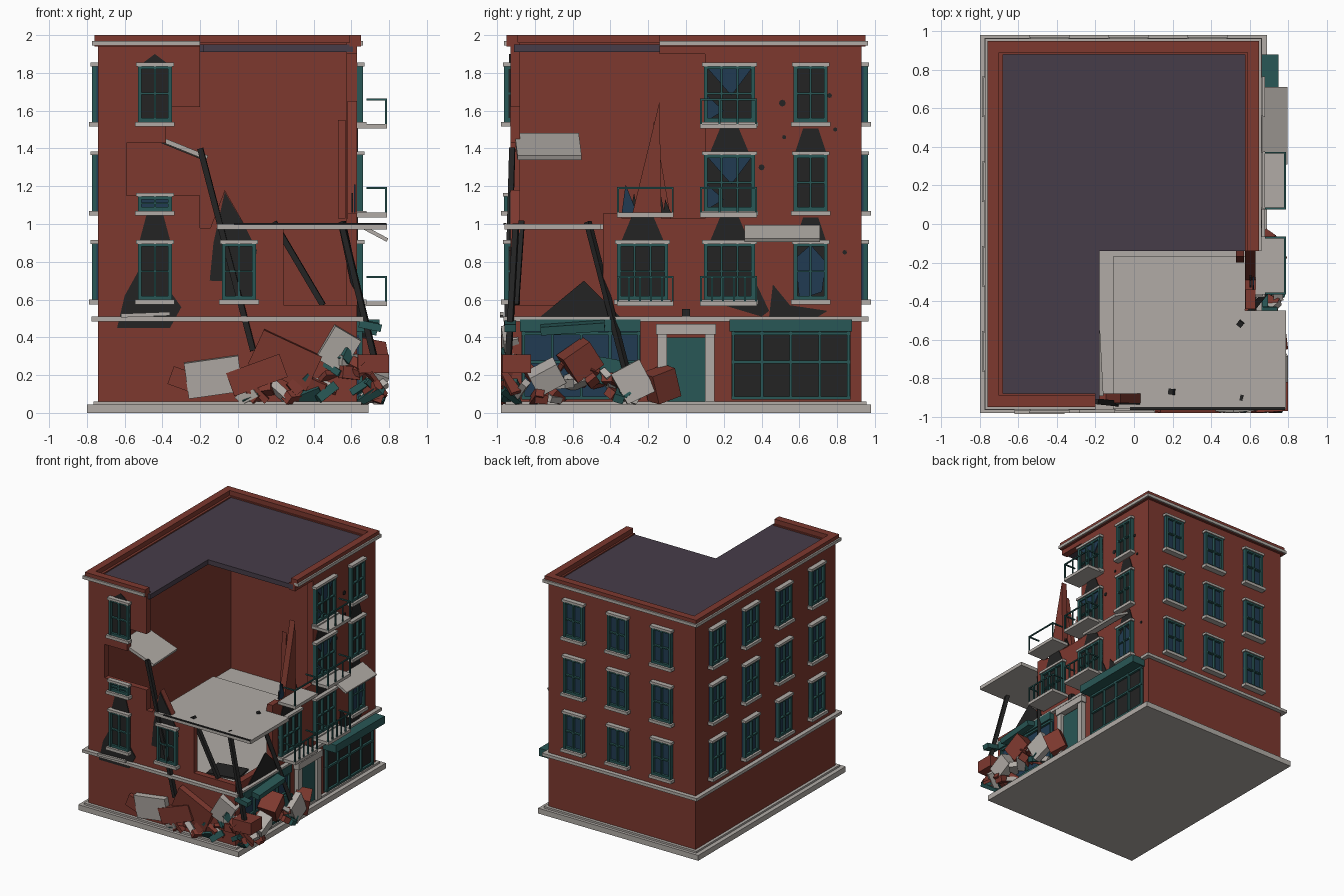
import bpy, bmesh, math, random
from mathutils import Matrix, Vector, Euler

if "Cube" in bpy.data.objects:
    bpy.data.objects.remove(bpy.data.objects["Cube"])

random.seed(7)
COLORS = {"brick": (.205, .040, .028), "stone": (.44, .41, .38), "green": (.022, .095, .092),
          "glass": (.015, .044, .085), "charcoal": (.017, .017, .017), "roofing": (.062, .046, .066)}
MATS = {}
for n, c in COLORS.items():
    MATS[n] = bpy.data.materials.new(n)
    MATS[n].diffuse_color = (*c, 1)
parts = {}


def bm_for(name, mat):
    return parts.setdefault(name, (bmesh.new(), mat))[0]


def box(name, mat, x0, x1, y0, y1, z0, z1):
    m = Matrix.Translation(((x0 + x1) / 2, (y0 + y1) / 2, (z0 + z1) / 2)) @ \
        Matrix.Diagonal((x1 - x0, y1 - y0, z1 - z0, 1))
    bmesh.ops.create_cube(bm_for(name, mat), size=1, matrix=m)


def tilted(name, mat, loc, size, rot, clamp=False):
    m = Matrix.Translation(loc) @ Euler([math.radians(a) for a in rot]).to_matrix().to_4x4() @ \
        Matrix.Diagonal((*size, 1))
    vs = bmesh.ops.create_cube(bm_for(name, mat), size=1, matrix=m)["verts"]
    if clamp:  # keep rubble on the plot
        for v in vs:
            v.co = (min(v.co.x, .8), max(v.co.y, -.98), max(v.co.z, .045))


def beam(name, mat, a, b, w):
    a, b = Vector(a), Vector(b)
    m = Matrix.Translation((a + b) / 2) @ (b - a).to_track_quat('Z', 'Y').to_matrix().to_4x4() @ \
        Matrix.Diagonal((w, w, (b - a).length, 1))
    bmesh.ops.create_cube(bm_for(name, mat), size=1, matrix=m)


# wall coordinates: u along the wall, d outward, z up
FACE = {"F": lambda u, d: (u, -.93 - d), "B": lambda u, d: (u, .93 + d),
        "L": lambda u, d: (-.74 - d, u), "R": lambda u, d: (.63 + d, u)}


def wbox(name, mat, f, u0, u1, d0, d1, z0, z1):
    a, b = FACE[f](u0, d0), FACE[f](u1, d1)
    box(name, mat, *sorted((a[0], b[0])), *sorted((a[1], b[1])), z0, z1)


def plate(name, mat, f, pts, d0=0, d1=.006):
    bm = bm_for(name, mat)
    lo = [bm.verts.new((*FACE[f](u, d0), z)) for u, z in pts]
    hi = [bm.verts.new((*FACE[f](u, d1), z)) for u, z in pts]
    fs = [bm.faces.new(lo), bm.faces.new(hi)]
    for i in range(len(pts)):
        j = (i + 1) % len(pts)
        fs.append(bm.faces.new((lo[i], lo[j], hi[j], hi[i])))
    bmesh.ops.recalc_face_normals(bm, faces=fs)


def window(f, u, z, w=.18, h=.30, pane="glass", cols=2):
    a, b, t = u - w / 2, u + w / 2, z + h
    wbox("panes_" + pane, pane, f, a, b, 0, .01, z, t)
    for i in range(cols + 1):
        c = a + .01 + (w - .02) * i / cols
        e = .01 if i in (0, cols) else .005
        wbox("window_frames", "green", f, c - e, c + e, 0, .033, z, t)
    for c, e in ((z + .01, .01), (z + h / 2, .005), (t - .01, .01)):
        wbox("window_frames", "green", f, a, b, 0, .03, c - e, c + e)
    wbox("window_sills", "stone", f, a - .015, b + .015, 0, .05, z - .025, z)
    wbox("window_lintels", "stone", f, a - .01, b + .01, 0, .04, t - .005, t + .015)


def balcony(u, z, bars):
    a, b = u - .15, u + .15
    wbox("balcony_floors", "stone", "R", a, b, 0, .16, z - .035, z - .01)
    wbox("balcony_rails", "green", "R", a, b, .148, .158, z + .115, z + .125)
    for s in (a, b - .01):
        wbox("balcony_rails", "green", "R", s, s + .01, .05, .158, z + .115, z + .125)
    for i in range(bars):
        c = a + .005 + (b - a - .01) * i / (bars - 1)
        wbox("balcony_rails", "green", "R", c - .005, c + .005, .148, .158, z - .01, z + .12)


# plinth, floors and roof
box("plinth", "stone", -.8, .69, -.98, .98, 0, .045)
box("plinth_step", "stone", -.765, .655, -.955, .955, .045, .06)
box("first_floor", "stone", -.7, .6, -.9, .9, .49, .515)
box("broken_floor", "stone", -.11, .79, -.96, -.45, .97, 1.0)
box("broken_floor", "stone", -.11, .575, -.45, -.17, .97, 1.0)
box("floor_edge", "charcoal", -.02, .785, -.965, -.95, .995, 1.004)
box("roof", "roofing", -.72, -.18, -.91, .91, 1.91, 1.95)
box("roof", "roofing", -.18, .61, -.14, .91, 1.91, 1.95)

# hollow shell, with the front right corner blown away
box("left_wall", "brick", -.74, -.68, -.93, .93, .05, 1.96)
box("back_wall", "brick", -.68, .63, .88, .93, .05, 1.96)
for z0, z1, x1 in ((.05, .57, .63), (.57, .98, .24), (.98, 1.15, -.2), (1.15, 1.43, -.59),
                   (1.43, 1.62, -.38), (1.62, 1.96, -.2)):
    box("front_wall", "brick", -.68, x1, -.93, -.88, z0, z1)
for z0, z1, y0 in ((.05, .57, -.88), (.57, 1.03, -.44), (1.03, 1.9, .10), (1.9, 1.96, -.14)):
    box("right_wall", "brick", .575, .63, y0, .88, z0, z1)
plate("wall_spikes", "brick", "R", [(-.29, 1.03), (-.14, 1.65), (-.13, 1.03)], -.05, 0)
plate("wall_spikes", "brick", "R", [(-.2, 1.03), (-.17, 1.55), (-.08, 1.03)], -.1, -.06)
plate("wall_spikes", "brick", "F", [(-.15, .97), (-.07, 1.18), (.05, .97)], -.05, 0)

# parapet, cornice and belt course
for n, m, o, i, z0, z1 in (("parapet", "brick", .02, -.04, 1.94, 2.0),
                           ("cornice", "stone", .033, -.01, 1.945, 1.97)):
    wbox(n, m, "L", -.93 - o, .93 + o, i, o, z0, z1)
    wbox(n, m, "B", -.74, .63 + o, i, o, z0, z1)
    wbox(n, m, "F", -.74, -.2, i, o, z0, z1)
    wbox(n, m, "R", -.14, .93, i, o, z0, z1)
for f, a, b in (("L", -.965, .965), ("R", -.965, .965), ("F", -.74, .63), ("B", -.74, .63)):
    wbox("belt_course", "stone", f, a, b, -.01, .035, .485, .51)

# windows
ROWS = (.60, 1.07, 1.54)
for z in ROWS:
    for u in (-.44, -.03, .38):
        window("B", u, z)
    for u in (-.66, -.22, .22, .66):
        window("L", u, z)
    window("R", .66, z, pane="charcoal")
    window("R", .23, z, w=.27, pane="charcoal", cols=3)
    balcony(.225, z, 6 if z < 1 else 4)
window("R", -.23, .60, w=.27, pane="charcoal", cols=3)
balcony(-.215, .60, 6)
balcony(-.215, 1.07, 2)
window("F", -.44, .60, pane="charcoal")
window("F", .005, .60, pane="charcoal")
window("F", -.44, 1.54, pane="charcoal")
window("F", -.44, 1.07, h=.08)

# broken glass
for z in (1.07, 1.54):
    plate("broken_glass", "glass", "R", [(.1, z + .3), (.36, z + .3), (.24, z + .14)], .01, .018)
    plate("broken_glass", "glass", "R", [(.1, z), (.1, z + .15), (.2, z + .06)], .01, .018)
plate("broken_glass", "glass", "R", [(.6, .6), (.58, .82), (.66, .89), (.74, .8), (.72, .64)], .01, .018)
for i in range(7):
    u = -.33 + i * .035
    plate("glass_stumps", ("charcoal", "glass")[0], "R",
          [(u, 1.06), (u + .01 + .01 * (i % 2), 1.13 + .035 * (i * 3 % 3 + i % 2)), (u + .04, 1.06)], -.03, -.02)
plate("glass_shard", "glass", "R", [(-.34, 1.06), (-.32, 1.21), (-.26, 1.06)], -.015, -.008)

# soot marks and shot holes
for f, u, z, w, h in (("R", .23, 1.385, .1, .12), ("R", .66, 1.385, .08, .12), ("R", -.23, .915, .11, .13),
                      ("R", .23, .915, .1, .12), ("R", .66, .915, .08, .12), ("F", -.44, .915, .08, .15)):
    plate("soot", "charcoal", f, [(u - w, z), (u - w / 2, z + h), (u + w / 2, z + h), (u + w, z)])
plate("soot", "charcoal", "F", [(-.5, 1.855), (-.44, 1.9), (-.38, 1.855)])
plate("soot", "charcoal", "F", [(-.15, .7), (-.13, .9), (-.07, 1.17), (.03, 1.0), (.1, .86), (.07, .69)])
plate("soot", "charcoal", "F", [(-.64, .45), (-.6, .62), (-.5, .8), (-.4, .7), (-.3, .56), (-.36, .45)])
plate("soot", "charcoal", "R", [(-.77, .51), (-.54, .7), (-.35, .51)])
plate("soot", "charcoal", "R", [(.44, .51), (.46, .68), (.55, .57), (.75, .54), (.7, .51)])
plate("soot", "charcoal", "R", [(.1, .6), (.16, .78), (.26, .92), (.44, .54), (.4, .51)])
for u, z, r in ((.51, 1.64, .018), (.76, 1.68, .013), (.79, 1.5, .011), (.52, 1.46, .011), (.4, 1.3, .016),
                (.84, .85, .012)):
    plate("shot_holes", "charcoal", "R",
          [(u + r * math.cos(k * math.pi / 4), z + r * math.sin(k * math.pi / 4)) for k in range(8)])
tilted("burnt_patch", "charcoal", (.38, -.68, .525), (.26, .2, .015), (0, 0, 10))

# shopfronts and door
for a, b, pane in ((.24, .87, "charcoal"), (-.87, -.24, "glass")):
    wbox("shop_panes_" + pane, pane, "R", a, b, 0, .01, .08, .43)
    for i in range(5):
        c = a + .01 + (b - a - .02) * i / 4
        wbox("shop_frames", "green", "R", c - .007, c + .007, 0, .03, .07, .43)
    for c in (.08, .27, .42):
        wbox("shop_frames", "green", "R", a, b, 0, .028, c - .008, c + .008)
wbox("shop_fascia", "green", "R", .23, .88, 0, .12, .43, .495)
wbox("shop_fascia", "green", "R", -.88, -.24, 0, .04, .43, .495)
tilted("fallen_fascia", "green", (.68, -.6, .455), (.12, .34, .045), (4, 12, 0))
wbox("door", "green", "R", -.1, .1, 0, .015, .06, .4)
for s in (-1, 1):
    wbox("door_frame", "stone", "R", *sorted((s * .1, s * .15)), 0, .04, .06, .47)
wbox("door_frame", "stone", "R", -.16, .16, 0, .05, .415, .47)
wbox("lantern", "charcoal", "R", -.02, .02, 0, .035, .5, .55)

# charred beams and fallen slabs
beam("charred_beams", "charcoal", (-.2, -.92, 1.4), (.08, -.95, .33), .03)
beam("charred_beams", "charcoal", (.19, -.87, 1.01), (.45, -.9, .57), .03)
beam("charred_beams", "charcoal", (.55, -.52, 1.01), (.72, -.31, .2), .03)
beam("charred_beams", "charcoal", (.55, -.9, 1.0), (.72, -.94, .3), .03)
tilted("hanging_slab", "stone", (-.32, -.73, 1.41), (.32, .34, .025), (0, 22, 3))
tilted("fallen_balcony", "stone", (.725, .51, .95), (.15, .4, .02), (0, 28, 0))
beam("ledge_splinter", "stone", (-.62, -.975, .515), (-.36, -.975, .525), .02)
tilted("loose_brick", "brick", (.605, -.39, 1.03), (.05, .1, .05), (0, 0, 0))

# rubble heap
for n, m, loc, size, rot in (
        ("slabs", "stone", (-.13, -.95, .19), (.29, .05, .19), (5, -8, 0)),
        ("slabs", "stone", (.53, -.93, .34), (.16, .08, .2), (10, 30, 10)),
        ("slabs", "stone", (.74, -.28, .16), (.05, .17, .19), (28, 0, 5)),
        ("slabs", "stone", (.73, -.74, .19), (.12, .16, .12), (30, 20, 10)),
        ("bricks", "brick", (.25, -.94, .28), (.34, .06, .2), (6, 25, 0)),
        ("bricks", "brick", (.1, -.95, .2), (.3, .06, .13), (0, -20, 0)),
        ("bricks", "brick", (.72, -.9, .26), (.18, .15, .1), (0, 0, 3)),
        ("bricks", "brick", (.7, -.56, .28), (.15, .17, .15), (35, 10, 15)),
        ("bricks", "brick", (.69, -.13, .15), (.12, .14, .16), (20, 10, 30)),
        ("bricks", "brick", (-.3, -.94, .18), (.12, .05, .1), (0, 20, 0)),
        ("boards", "green", (.7, -.93, .46), (.12, .06, .04), (0, 12, 0)),
        ("boards", "green", (.68, -.42, .22), (.03, .3, .14), (-10, 0, 0))):
    tilted("rubble_" + n, m, loc, size, rot, True)
for i in range(48):
    n, m = random.choice((("slabs", "stone"), ("bricks", "brick"), ("boards", "green"), ("bricks", "brick")))
    if i < 28:
        x = random.uniform(.05, .74)
        loc = (x, random.uniform(-.96, -.9), random.uniform(.08, .14 + .3 * x))
    else:
        y = random.uniform(-.95, -.3)
        loc = (random.uniform(.63, .73), y, random.uniform(.07, .1 - .2 * y))
    size = (random.uniform(.08, .17), random.uniform(.04, .08), random.uniform(.02, .08))
    tilted("rubble_" + n, m, loc, size, [random.uniform(-50, 50) for _ in range(3)], True)
box("rubble_bricks", "brick", .66, .8, -.97, -.83, .21, .31)

# make the objects
for name, (bm, mat) in parts.items():
    me = bpy.data.meshes.new(name)
    bm.to_mesh(me)
    bm.free()
    me.materials.append(MATS[mat])
    bpy.context.collection.objects.link(bpy.data.objects.new(name, me))

for m in bpy.data.materials:
    if m.users and not m.is_grease_pencil:
        m.use_nodes = True
        m.node_tree.nodes["Principled BSDF"].inputs["Base Color"].default_value = m.diffuse_color
